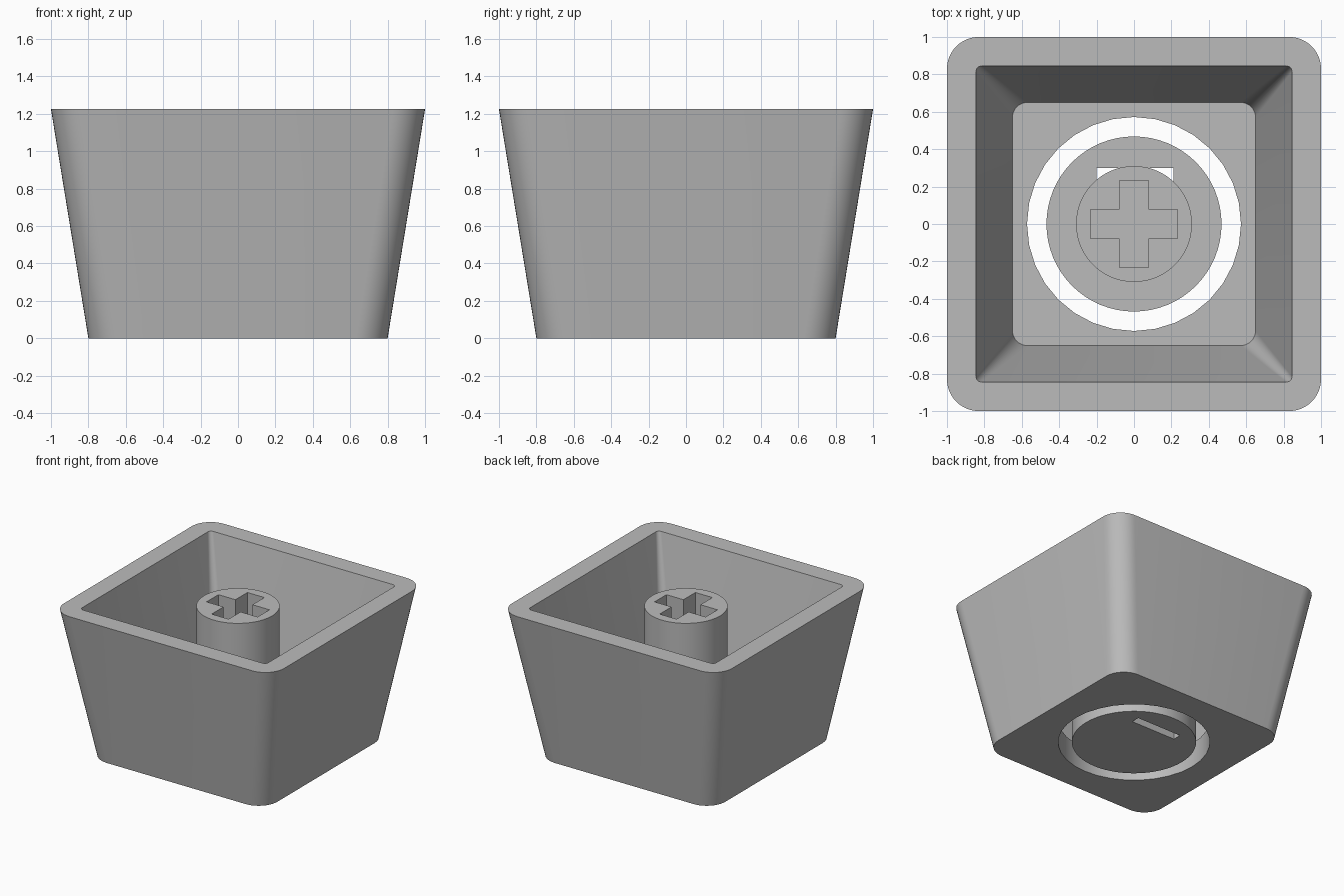
import bpy
import bmesh
from math import cos, sin, pi

HEIGHT = 1.225
FLOOR = 0.2
STEM_TOP = 1.155

if "Cube" in bpy.data.objects:
    bpy.data.objects.remove(bpy.data.objects["Cube"], do_unlink=True)

grey = bpy.data.materials.new("plain grey")
grey.use_nodes = True
colour = (0.5, 0.5, 0.5, 1)
grey.diffuse_color = colour
grey.node_tree.nodes["Principled BSDF"].inputs["Base Color"].default_value = colour


def rounded_square(half, radius, steps=10):
    """Outline of a square with rounded corners."""
    c = half - radius
    points = []
    for q, (sx, sy) in enumerate([(1, 1), (-1, 1), (-1, -1), (1, -1)]):
        for i in range(steps + 1):
            a = (q + i / steps) * pi / 2
            points.append((sx * c + radius * cos(a), sy * c + radius * sin(a)))
    return points


def circle(radius, sides=64):
    return [(radius * cos(2 * pi * i / sides), radius * sin(2 * pi * i / sides))
            for i in range(sides)]


def loft(name, levels):
    """Solid through a stack of (z, outline) sections."""
    bm = bmesh.new()
    rings = [[bm.verts.new((x, y, z)) for x, y in outline] for z, outline in levels]
    for low, high in zip(rings, rings[1:]):
        n = len(low)
        for i in range(n):
            j = (i + 1) % n
            bm.faces.new((low[i], low[j], high[j], high[i]))
    bm.faces.new(rings[0][::-1])
    bm.faces.new(rings[-1])
    mesh = bpy.data.meshes.new(name)
    bm.to_mesh(mesh)
    bm.free()
    mesh.materials.append(grey)
    obj = bpy.data.objects.new(name, mesh)
    bpy.context.collection.objects.link(obj)
    return obj


def select(obj):
    bpy.ops.object.select_all(action='DESELECT')
    obj.select_set(True)
    bpy.context.view_layer.objects.active = obj


def cut(obj, cutter):
    """Subtract the cutter and discard it."""
    cutter.hide_render = True
    mod = obj.modifiers.new("cut", 'BOOLEAN')
    mod.operation = 'DIFFERENCE'
    mod.solver = 'EXACT'
    mod.object = cutter
    select(obj)
    bpy.ops.object.modifier_apply(modifier=mod.name)
    bpy.data.objects.remove(cutter, do_unlink=True)


# Tapered outer shell, wide at the open top
shell = loft("cap_shell", [(0, rounded_square(0.8, 0.17)),
                           (HEIGHT, rounded_square(1.0, 0.17))])

# Hollow interior, extended past the rim along the same slope
over = 0.1
slope = (0.845 - 0.65) / (HEIGHT - FLOOR)
cut(shell, loft("cavity_cutter", [(FLOOR, rounded_square(0.65, 0.08)),
                                  (HEIGHT, rounded_square(0.845, 0.03)),
                                  (HEIGHT + over, rounded_square(0.845 + slope * over, 0.03))]))

# Round opening through the floor
cut(shell, loft("opening_cutter", [(-0.1, circle(0.572, 32)), (0.5, circle(0.572, 32))]))

# Centre disc with the mounting stem on it
hub = loft("centre_disc_and_stem", [(0, circle(0.468)), (FLOOR, circle(0.468)),
                                    (FLOOR, circle(0.31)), (STEM_TOP, circle(0.31))])

# Cross-shaped socket in the stem
a, b = 0.077, 0.232
quarter = [(b, -a), (b, a), (a, a)]
cross = []
for turn in range(4):
    cross += quarter
    quarter = [(-y, x) for x, y in quarter]
cut(hub, loft("socket_cutter", [(0.68, cross), (STEM_TOP + 0.1, cross)]))

# Plain slot through the disc beside the stem
slot = [(-0.2, 0.23), (0.21, 0.23), (0.21, 0.3), (-0.2, 0.3)]
cut(hub, loft("slot_cutter", [(-0.1, slot), (FLOOR + 0.002, slot)]))

for part in (shell, hub):
    select(part)
    bpy.ops.object.shade_smooth_by_angle(angle=pi / 6)
